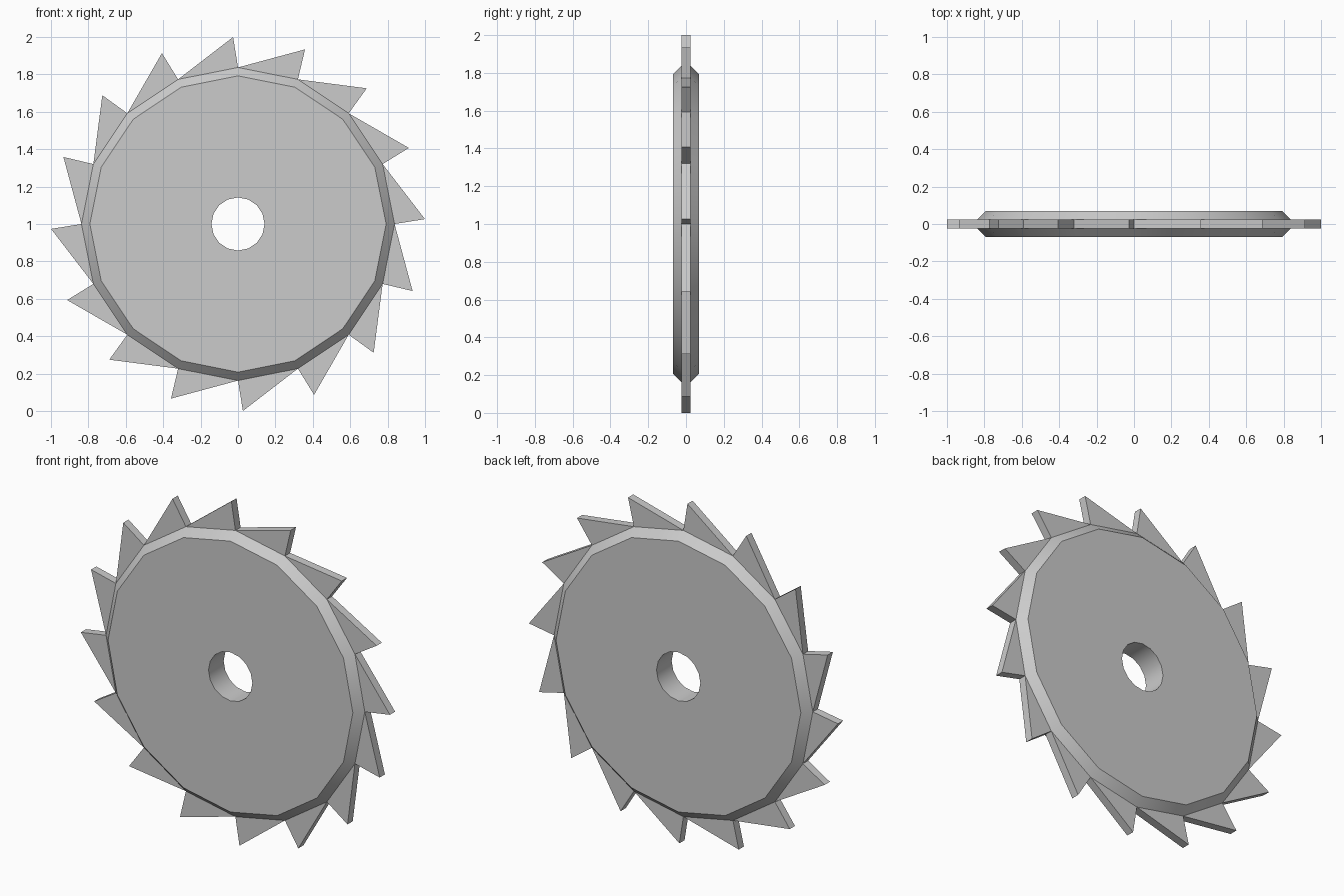
import bpy, bmesh, math

if "Cube" in bpy.data.objects:
    bpy.data.objects.remove(bpy.data.objects["Cube"])

N = 16                      # sides of the disc and number of teeth
BORE, FACE, RIM, TIP = 0.142, 0.792, 0.837, 1.0
HALF_HUB, HALF_TOOTH = 0.07, 0.024
CENTRE_Z = 1.0
TIP_LEAD = math.radians(1.5)

bm = bmesh.new()


def ring(radius, y, offset=0.0):
    verts = []
    for i in range(N):
        a = math.pi / 2 - i * 2 * math.pi / N + offset
        verts.append(bm.verts.new((radius * math.cos(a), y, CENTRE_Z + radius * math.sin(a))))
    return verts


def bridge(a, b):
    for i in range(N):
        j = (i + 1) % N
        bm.faces.new((a[i], a[j], b[j], b[i]))


# Disc: bore, flat face and bevelled rim, front then back
bores, rims, tips = [], [], []
for side in (-1, 1):
    bore = ring(BORE, side * HALF_HUB)
    face = ring(FACE, side * HALF_HUB)
    rim = ring(RIM, side * HALF_TOOTH)
    bridge(bore, face)
    bridge(face, rim)
    bores.append(bore)
    rims.append(rim)
    tips.append(ring(TIP, side * HALF_TOOTH, TIP_LEAD))
bridge(*bores)

# Raked teeth standing on the rim, one per side
(rf, rb), (tf, tb) = rims, tips
for i in range(N):
    j = (i + 1) % N
    bm.faces.new((rf[i], tf[j], rf[j]))
    bm.faces.new((rb[i], tb[j], rb[j]))
    bm.faces.new((rf[i], rb[i], tb[j], tf[j]))
    bm.faces.new((tf[j], tb[j], rb[j], rf[j]))

bmesh.ops.recalc_face_normals(bm, faces=bm.faces[:])
mesh = bpy.data.meshes.new("saw_blade")
bm.to_mesh(mesh)
bm.free()
blade = bpy.data.objects.new("saw_blade", mesh)
bpy.context.collection.objects.link(blade)

# Smooth round the bore and bevel, crisp everywhere else
bpy.context.view_layer.objects.active = blade
blade.select_set(True)
bpy.ops.object.shade_smooth_by_angle(angle=math.radians(30))
